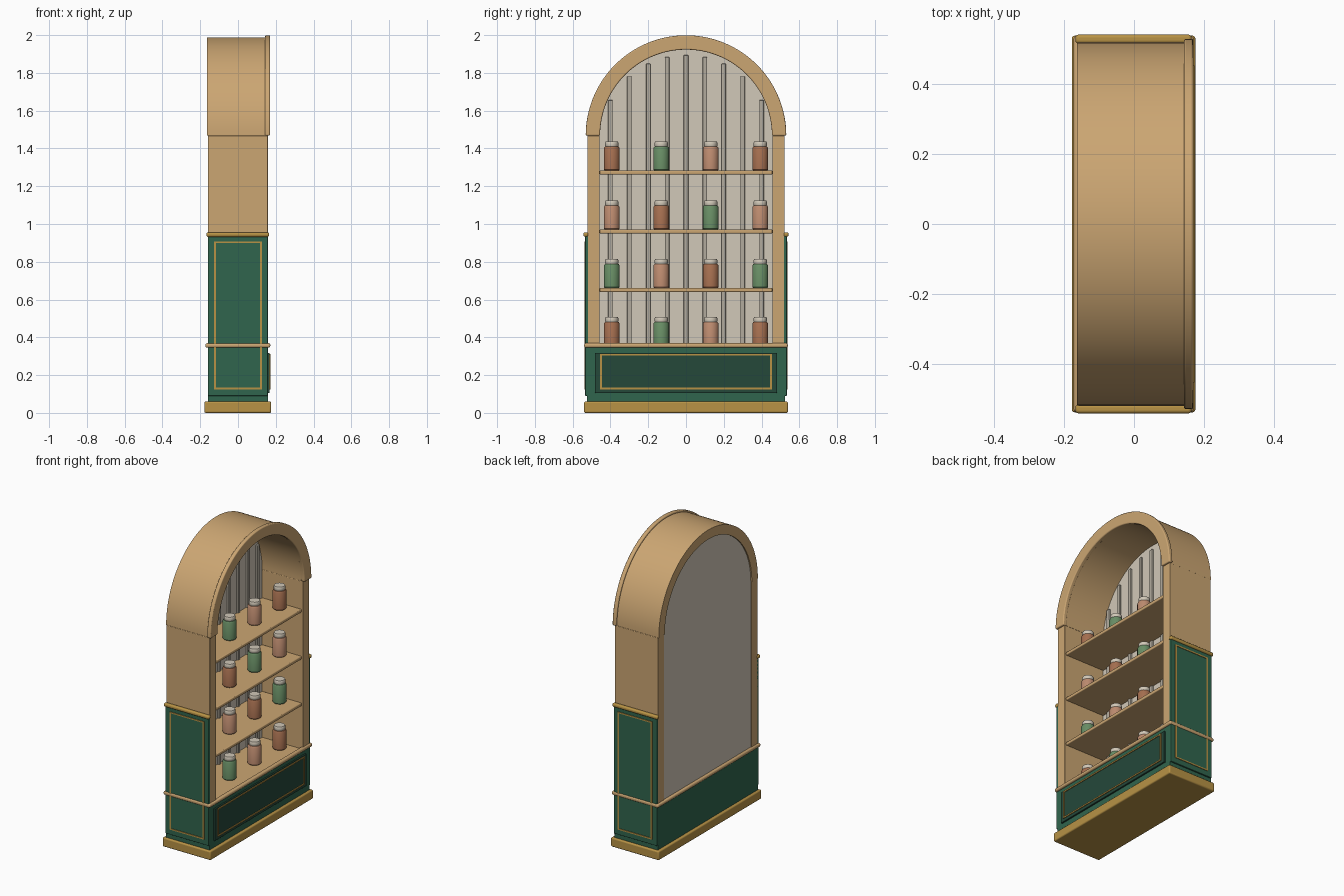
import bpy, bmesh, math

if "Cube" in bpy.data.objects:
    bpy.data.objects.remove(bpy.data.objects["Cube"])

def mat(name, r, g, b):
    m = bpy.data.materials.new(name)
    m.diffuse_color = (r, g, b, 1)
    m.use_nodes = True
    m.node_tree.nodes["Principled BSDF"].inputs["Base Color"].default_value = m.diffuse_color
    return m

WOOD = mat("wood", 0.60, 0.38, 0.17)
GREEN = mat("green_paint", 0.03, 0.13, 0.075)
DARK = mat("dark_green_paint", 0.018, 0.065, 0.042)
GOLD = mat("gold", 0.48, 0.29, 0.06)
CREAM = mat("cream", 0.64, 0.58, 0.48)
SLAT = mat("slat_grey", 0.45, 0.41, 0.34)
JARS = [mat("brown_jar", 0.38, 0.16, 0.08), mat("green_jar", 0.14, 0.27, 0.13),
        mat("pink_jar", 0.51, 0.26, 0.16)]

def finish(name, bm, m, bevel=0.0, smooth=False):
    bmesh.ops.recalc_face_normals(bm, faces=bm.faces)
    me = bpy.data.meshes.new(name)
    bm.to_mesh(me)
    bm.free()
    ob = bpy.data.objects.new(name, me)
    bpy.context.collection.objects.link(ob)
    me.materials.append(m)
    if bevel:
        mod = ob.modifiers.new("bevel", 'BEVEL')
        mod.width, mod.segments, mod.limit_method = bevel, 3, 'ANGLE'
    if smooth or bevel:
        bpy.ops.object.select_all(action='DESELECT')
        ob.select_set(True)
        bpy.context.view_layer.objects.active = ob
        bpy.ops.object.shade_smooth_by_angle(angle=math.radians(35))
    return ob

def box(name, x, y, z, m, bevel=0.0):
    """Box from (min, max) ranges."""
    bm = bmesh.new()
    bmesh.ops.create_cube(bm, size=1)
    for v in bm.verts:
        v.co = [r[0] + (c + 0.5) * (r[1] - r[0]) for r, c in zip((x, y, z), v.co)]
    return finish(name, bm, m, bevel)

def extrude_x(name, pts, x0, x1, m, bevel=0.0):
    """Extrude a closed (y, z) outline along x."""
    bm = bmesh.new()
    f = bm.faces.new([bm.verts.new((x0, y, z)) for y, z in pts])
    r = bmesh.ops.extrude_face_region(bm, geom=[f])
    for v in r["geom"]:
        if isinstance(v, bmesh.types.BMVert):
            v.co.x = x1
    return finish(name, bm, m, bevel, True)

def arc(r, n=64):
    return [(r * math.cos(math.pi * i / n), SPRING + r * math.sin(math.pi * i / n))
            for i in range(n + 1)]

def lathe(name, prof, loc, m, n=24):
    bm = bmesh.new()
    vs = [bm.verts.new((r, 0, z)) for r, z in prof]
    es = [bm.edges.new(p) for p in zip(vs, vs[1:])]
    bmesh.ops.spin(bm, geom=vs + es, cent=(0, 0, 0), axis=(0, 0, 1),
                   angle=2 * math.pi, steps=n)
    bmesh.ops.remove_doubles(bm, verts=bm.verts, dist=1e-5)
    ob = finish(name, bm, m, 0, True)
    ob.location = loc
    return ob

SPRING = 1.468
IN = 0.457

# base: plinth, lower cabinet, front panel with gold moulding
box("plinth", (-0.178, 0.176), (-0.54, 0.54), (0.0, 0.06), GOLD, 0.008)
box("lower_cabinet", (-0.16, 0.158), (-0.525, 0.525), (0.055, 0.348), GREEN)
box("front_panel", (0.155, 0.168), (-0.482, 0.482), (0.105, 0.318), DARK, 0.003)
w = 0.009
for i, z in enumerate((0.125, 0.303)):
    box(f"front_moulding_h{i}", (0.165, 0.173), (-0.455, 0.455), (z, z + w), GOLD)
for i, y in enumerate((-0.455, 0.455 - w)):
    box(f"front_moulding_v{i}", (0.165, 0.173), (y, y + w), (0.125, 0.312), GOLD)

# cabinet floor and the wooden rail around it
box("cabinet_floor", (-0.155, 0.155), (-0.52, 0.52), (0.34, 0.354), WOOD)
for i, x in enumerate(((-0.173, -0.145), (0.143, 0.171))):
    box(f"waist_rail_long{i}", x, (-0.537, 0.537), (0.345, 0.369), WOOD, 0.009)

# arched top, front arch trim and back panel
extrude_x("arch_hood", arc(0.52) + arc(IN)[::-1], -0.164, 0.145, WOOD)
extrude_x("arch_trim", arc(0.531) + arc(IN - 0.002)[::-1], 0.143, 0.17, WOOD, 0.006)
extrude_x("back_panel", arc(IN + 0.003) + [(-IN - 0.003, 0.06), (IN + 0.003, 0.06)],
          -0.156, -0.142, CREAM)

# vertical slats on the back panel
for i in range(9):
    y = (i - 4) * 0.1
    top = SPRING + math.sqrt(0.455 ** 2 - y * y) - 0.028
    box(f"back_slat{i}", (-0.145, -0.13), (y - 0.012, y + 0.012), (0.35, top), SLAT, 0.004)

# both sides: post, green panel, gold moulding, rails
for s, side in ((-1, "left"), (1, "right")):
    def span(a, b):
        return tuple(sorted((s * a, s * b)))
    box(f"{side}_post", (-0.16, 0.158), span(IN, 0.522), (0.35, SPRING), WOOD, 0.002)
    box(f"{side}_panel", (-0.16, 0.158), span(0.515, 0.534), (0.09, 0.937), GREEN, 0.003)
    box(f"{side}_cap_rail", (-0.168, 0.165), span(0.517, 0.543), (0.932, 0.956), GOLD, 0.009)
    box(f"{side}_waist_rail", (-0.173, 0.171), span(0.50, 0.5395), (0.345, 0.369), WOOD, 0.009)
    for i, z in enumerate((0.125, 0.899)):
        box(f"{side}_moulding_h{i}", (-0.126, 0.126), span(0.53, 0.538), (z, z + w), GOLD)
    for i, x in enumerate((-0.126, 0.126 - w)):
        box(f"{side}_moulding_v{i}", (x, x + w), span(0.53, 0.538), (0.125, 0.908), GOLD)

# shelves
TOPS = (0.354, 0.661, 0.971, 1.283)
for i, z in enumerate(TOPS[1:]):
    box(f"shelf{i}", (-0.143, 0.149), (-IN, IN), (z - 0.021, z), WOOD, 0.005)

# jars with lids, colours per shelf from left to right
BODY = [(0, 0), (0.038, 0), (0.042, 0.005), (0.042, 0.117), (0.037, 0.126), (0.03, 0.129), (0, 0.129)]
LID = [(0, 0.126), (0.033, 0.126), (0.035, 0.13), (0.035, 0.148), (0.032, 0.153), (0, 0.153)]
for r, (z, row) in enumerate(zip(TOPS, ((0, 1, 2, 0), (1, 2, 0, 1), (2, 0, 1, 2), (0, 1, 2, 0)))):
    for c, k in enumerate(row):
        loc = (0.03, (c - 1.5) * 0.262, z)
        lathe(f"jar_{r}_{c}", BODY, loc, JARS[k])
        lathe(f"jar_lid_{r}_{c}", LID, loc, CREAM)
